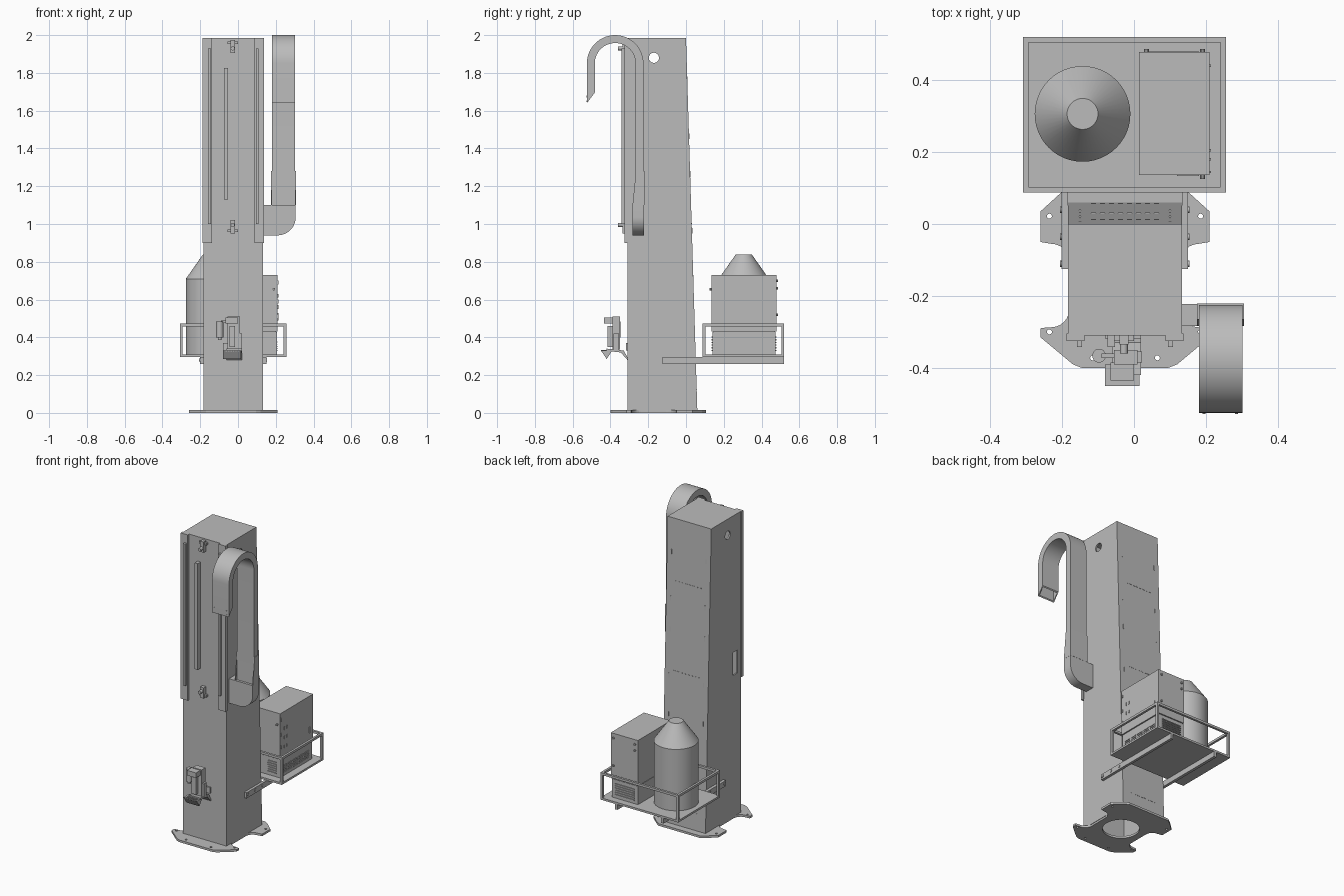
import bpy, bmesh, math
from mathutils import Vector

if "Cube" in bpy.data.objects:
    bpy.data.objects.remove(bpy.data.objects["Cube"], do_unlink=True)

grey = bpy.data.materials.new("plain grey")
grey.use_nodes = True
COLOUR = (0.5, 0.5, 0.5, 1)
grey.diffuse_color = COLOUR
grey.node_tree.nodes["Principled BSDF"].inputs["Base Color"].default_value = COLOUR


def finish(name, bm, smooth=False):
    bmesh.ops.recalc_face_normals(bm, faces=bm.faces)
    mesh = bpy.data.meshes.new(name)
    bm.to_mesh(mesh)
    bm.free()
    mesh.materials.append(grey)
    ob = bpy.data.objects.new(name, mesh)
    bpy.context.scene.collection.objects.link(ob)
    if smooth:
        bpy.ops.object.select_all(action='DESELECT')
        ob.select_set(True)
        bpy.context.view_layer.objects.active = ob
        bpy.ops.object.shade_smooth_by_angle(angle=math.radians(35))
    return ob


def place(axis, u, v, w):
    """Profile point (u, v) at depth w along the axis."""
    return {'x': (w, u, v), 'y': (u, w, v), 'z': (u, v, w)}[axis]


def prism(name, pts, axis, a, b, smooth=False):
    bm = bmesh.new()
    ends = [[bm.verts.new(place(axis, u, v, w)) for u, v in pts] for w in (a, b)]
    for ring in ends:
        bm.faces.new(ring)
    n = len(pts)
    for i in range(n):
        j = (i + 1) % n
        bm.faces.new((ends[0][i], ends[0][j], ends[1][j], ends[1][i]))
    return finish(name, bm, smooth)


def box(name, x, y, z):
    return prism(name, [(x[0], y[0]), (x[1], y[0]), (x[1], y[1]), (x[0], y[1])], 'z', *z)


def arc(cu, cv, r, start, end, n=12):
    angles = [math.radians(start + (end - start) * i / n) for i in range(n + 1)]
    return [(cu + r * math.cos(t), cv + r * math.sin(t)) for t in angles]


def cyl(name, axis, cu, cv, r, a, b, n=24):
    return prism(name, arc(cu, cv, r, 0, 360 - 360 / n, n - 1), axis, a, b, True)


def cut(ob, *cutters):
    for c in cutters:
        m = ob.modifiers.new("cut", 'BOOLEAN')
        m.operation, m.solver, m.object = 'DIFFERENCE', 'EXACT', c
        bpy.context.view_layer.update()
        dg = bpy.context.evaluated_depsgraph_get()
        mesh = bpy.data.meshes.new_from_object(ob.evaluated_get(dg))
        ob.modifiers.clear()
        ob.data = mesh
        bpy.data.objects.remove(c, do_unlink=True)


MID = -0.025   # centre line of the column


def back_y(z):
    return 0.06 - 0.06 * z / 1.98


# Hollow tapered column with side openings
column = prism("column", [(-0.31, 0.012), (0.06, 0.012), (0, 1.985), (-0.31, 1.985)],
               'x', -0.183, 0.133)
cut(column,
    prism("cavity", [(-0.3, -0.1), (0.053, -0.1), (-0.01, 1.975), (-0.3, 1.975)], 'x', -0.173, 0.123),
    cyl("round_hole", 'x', -0.17, 1.88, 0.027, -0.4, 0.4),
    box("side_window", (-0.4, 0), (-0.27, -0.225), (0.94, 1.09)))

# Base plate, one half mirrored about the centre line
half = [(0.12, -0.4), (0.145, -0.39), (0.235, -0.315), (0.235, -0.29), (0.215, -0.287)]
half += arc(0.205, -0.237, 0.05, 270, 180, 6)
half += arc(0.205, -0.105, 0.05, 180, 90, 6)
half += [(0.235, -0.05), (0.235, 0.035), (0.18, 0.085), (0.15, 0.105)]
outline = [(MID + u, v) for u, v in half] + [(MID - u, v) for u, v in reversed(half)]
base = prism("base_plate", outline, 'z', 0, 0.014)
cut(base, cyl("base_opening", 'z', MID, -0.15, 0.11, -0.1, 0.1, 40))
for s in (-1, 1):
    for u, v in ((0.21, 0.022), (0.21, -0.3), (0.09, -0.372)):
        cut(base, cyl("bolt_hole", 'z', MID + s * u, v, 0.007, -0.1, 0.1, 12))

# Stitch slots marking the back panel
for z in (0.12, 1.0, 1.58):
    for i in range(8):
        x = -0.12 + i * 0.025
        y = back_y(z)
        box("back_slot", (x, x + 0.014), (y - 0.004, y + 0.002), (z, z + 0.005))
for s in (-1, 1):
    for z in (0.7, 0.95, 1.25, 1.45, 1.75):
        x = MID + s * 0.125
        box("back_latch", (x - 0.003, x + 0.003), (back_y(z) - 0.004, back_y(z) + 0.002), (z, z + 0.03))

# Front wings, slide rails and centre strip
for s in (-1, 1):
    a, b = sorted((MID + s * 0.112, MID + s * 0.163))
    box("front_wing", (a, b), (-0.325, -0.305), (0.9, 1.985))
    a, b = sorted((MID + s * 0.119, MID + s * 0.134))
    box("slide_rail", (a, b), (-0.342, -0.325), (1.0, 1.93))
box("centre_strip", (-0.074, -0.053), (-0.342, -0.305), (1.13, 1.825))

# Stop brackets at both ends of the travel
for z, s in ((1.975, -1), (0.95, 1)):
    lo, hi = sorted((z, z + s * 0.03))
    box("stop_plate", (-0.04, -0.015), (-0.335, -0.305), (min(z, z + s * 0.07), max(z, z + s * 0.07)))
    box("stop_bar", (-0.055, 0), (-0.325, -0.305), (lo + 0.008, hi - 0.008))
    cyl("stop_pin", 'y', -0.028, z + s * 0.045, 0.011, -0.36, -0.33, 12)

# Curved cable guide: upright strand, bend and open slanted tip
outer = arc(-0.375, 1.85, 0.15, 0, 180, 28)
inner = arc(-0.375, 1.85, 0.108, 180, 0, 28)
guide = prism("cable_guide", [(-0.225, 1.1)] + outer + [(-0.525, 1.64), (-0.483, 1.695)]
              + inner + [(-0.267, 1.1)], 'x', 0.18, 0.302, True)
cut(guide, prism("tip_pocket", [(-0.52, 1.6), (-0.52, 1.72), (-0.488, 1.72), (-0.488, 1.6)],
                 'x', 0.186, 0.296))

# Elbow duct joining the guide to the column
prism("elbow_duct", [(0.125, 0.94), (0.21, 0.94)] + arc(0.21, 1.035, 0.095, 270, 360)[1:]
      + [(0.305, 1.1), (0.125, 1.1)], 'y', -0.283, -0.222, True)
sleeve = [(-0.283, 1.1), (-0.222, 1.1), (-0.222, 1.28), (-0.265, 1.28)]
for x in (0.175, 0.301):
    prism("sleeve_cheek", sleeve, 'x', x, x + 0.005)
box("sleeve_back", (0.175, 0.306), (-0.225, -0.221), (1.1, 1.28))
for x in (0.195, 0.285):
    for z in (1.65, 1.675):
        cyl("tip_screw", 'y', x, z, 0.004, -0.528, -0.52, 8)

# Support arms with bolts
for x0, x1, bolt in ((-0.202, -0.183, -0.206), (0.133, 0.15, 0.148)):
    box("support_arm", (x0, x1), (-0.125, 0.52), (0.26, 0.297))
    for y in (-0.11, -0.035, 0.04):
        cyl("arm_bolt", 'x', y, 0.28, 0.009, bolt, bolt + 0.006, 12)

# Deck and guard rail
X0, X1, Y0, Y1, T = -0.308, 0.256, 0.088, 0.52, 0.015
box("deck", (X0, X1), (Y0, Y1), (0.295, 0.308))
for x in (X0, X1 - T):
    box("rail_side", (x, x + T), (Y0, Y1), (0.458, 0.473))
    for y in (Y0, Y1 - T):
        box("rail_post", (x, x + T), (y, y + T), (0.3, 0.46))
for y in (Y0, Y1 - T):
    box("rail_end", (X0, X1), (y, y + T), (0.458, 0.473))

# Tank with conical top
bm = bmesh.new()
profile = [(0, 0.305), (0.133, 0.305), (0.133, 0.71), (0.043, 0.838), (0, 0.838)]
vs = [bm.verts.new((-0.143 + r, 0.306, z)) for r, z in profile]
edges = [bm.edges.new(p) for p in zip(vs, vs[1:])]
bmesh.ops.spin(bm, geom=vs + edges, cent=(-0.143, 0.306, 0), axis=(0, 0, 1),
               angle=2 * math.pi, steps=48)
bmesh.ops.remove_doubles(bm, verts=bm.verts, dist=0.0005)
finish("tank", bm, True)

# Control cabinet: lower unit with vents, upper unit with fittings
box("cabinet_base", (0.016, 0.206), (0.14, 0.474), (0.305, 0.428))
box("cabinet_body", (0.014, 0.21), (0.136, 0.478), (0.432, 0.73))
box("cabinet_seam", (0.02, 0.2), (0.145, 0.47), (0.42, 0.44))
for i in range(5):
    y = 0.165 + 0.057 * i
    for k in range(5):
        z = 0.328 + 0.011 * k
        box("side_vent", (0.203, 0.21), (y, y + 0.043), (z, z + 0.005))
for k in range(6):
    z = 0.328 + 0.014 * k
    box("end_vent", (0.12, 0.18), (0.134, 0.143), (z, z + 0.006))
    box("rear_vent", (0.04, 0.18), (0.471, 0.48), (z, z + 0.006))
for y, zs in ((0.145, (0.5, 0.58, 0.68)), (0.18, (0.49, 0.55, 0.61)), (0.205, (0.49, 0.55, 0.61)),
              (0.44, (0.49, 0.51))):
    for z in zs:
        box("side_fitting", (0.206, 0.214), (y - 0.003, y + 0.003), (z, z + 0.02))
for x, z in ((0.035, 0.7), (0.19, 0.7), (0.19, 0.52), (0.035, 0.66)):
    cyl("rear_knob", 'y', x, z, 0.007, 0.47, 0.486, 10)
cyl("front_knob", 'y', 0.19, 0.655, 0.007, 0.125, 0.14, 10)

# Front tool: shelf, body, cylinder and wedge
box("tool_mount", (-0.08, 0.02), (-0.318, -0.305), (0.33, 0.37))
prism("tool_shelf", [(-0.31, 0.28), (-0.31, 0.295), (-0.33, 0.33), (-0.42, 0.34), (-0.42, 0.328),
                     (-0.345, 0.32)], 'x', -0.06, 0.02)
box("tool_body", (-0.055, 0.01), (-0.39, -0.35), (0.335, 0.51))
box("tool_head", (-0.065, 0), (-0.435, -0.385), (0.472, 0.505))
box("tool_slide", (-0.045, -0.015), (-0.415, -0.385), (0.35, 0.46))
box("tool_side_bar", (0.01, 0.022), (-0.385, -0.355), (0.33, 0.42))
cyl("tool_cylinder", 'z', -0.097, -0.366, 0.019, 0.4, 0.485)
cyl("tool_cylinder_foot", 'z', -0.097, -0.366, 0.01, 0.385, 0.4, 16)
box("tool_link", (-0.09, -0.05), (-0.372, -0.36), (0.475, 0.49))
prism("tool_wedge", [(-0.45, 0.33), (-0.39, 0.33), (-0.42, 0.285)], 'x', -0.08, 0.015)
for i in range(6):
    x = -0.065 + i * 0.013
    box("wedge_tooth", (x, x + 0.006), (-0.45, -0.39), (0.326, 0.334))
